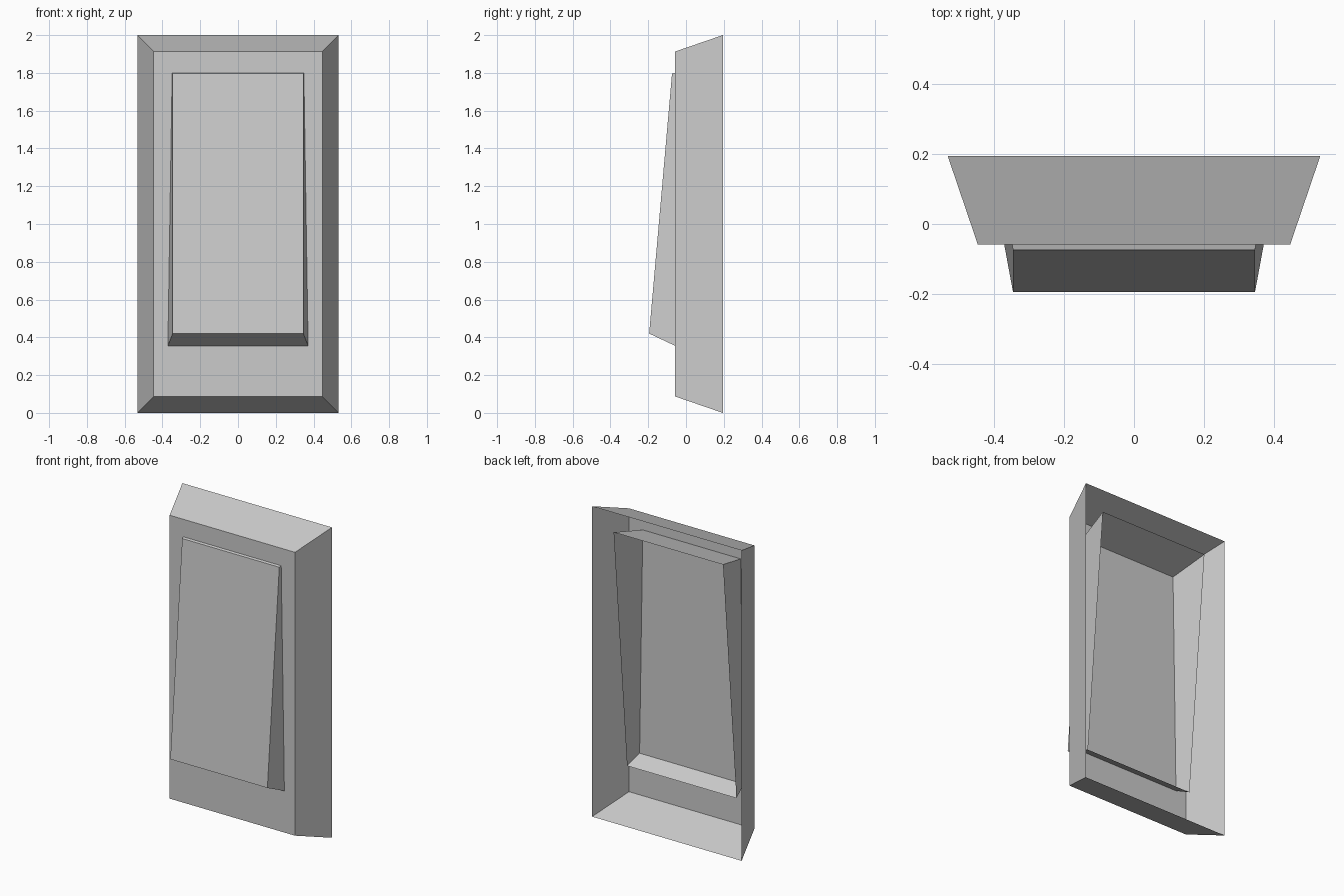
import bpy
import bmesh
from math import atan2
from mathutils import Matrix, Vector

cube = bpy.data.objects.get("Cube")
if cube:
    bpy.data.objects.remove(cube)

# Single plain grey
grey = bpy.data.materials.new("plain_grey")
grey.use_nodes = True
grey.diffuse_color = (0.6, 0.6, 0.6, 1)
grey.node_tree.nodes["Principled BSDF"].inputs["Base Color"].default_value = (0.6, 0.6, 0.6, 1)


def open_tray(name, front, rim, depth, matrix):
    """Tapered shell: closed front at local y=0, open rim at y=depth."""
    bm = bmesh.new()
    bmesh.ops.create_cube(bm, size=2)
    for v in bm.verts:
        w, h = front if v.co.y < 0 else rim
        v.co = Vector((v.co.x * w, 0 if v.co.y < 0 else depth, v.co.z * h))
    back = [f for f in bm.faces if f.normal.y > 0.5]
    bmesh.ops.delete(bm, geom=back, context='FACES_ONLY')
    mesh = bpy.data.meshes.new(name)
    bm.to_mesh(mesh)
    bm.free()
    mesh.materials.append(grey)
    obj = bpy.data.objects.new(name, mesh)
    obj.matrix_world = matrix
    bpy.context.collection.objects.link(obj)
    return obj


# Wall plate with bevelled sides
open_tray("wall_plate", (0.447, 0.913), (0.533, 1.0), 0.253,
          Matrix.Translation((0, -0.058, 1.0)))

# Tilted rocker passing through the plate
low, high = Vector((0, -0.195, 0.42)), Vector((0, -0.074, 1.796))
span = high - low
tilt = Matrix.Rotation(-atan2(span.y, span.z), 4, 'X')
half = span.length / 2
open_tray("rocker", (0.346, half), (0.390, half + 0.091), 0.247,
          Matrix.Translation((low + high) / 2) @ tilt)
